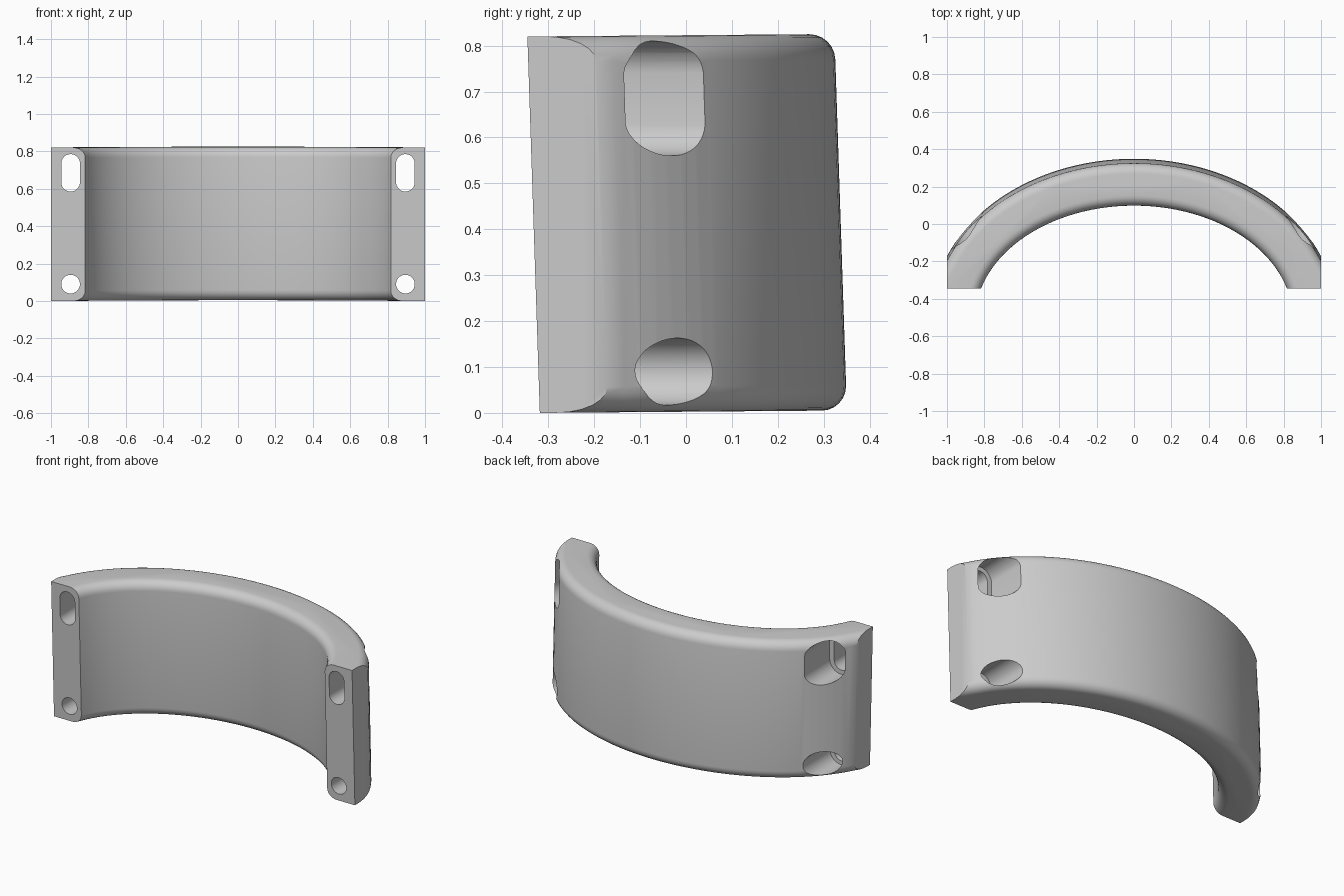
import bpy, bmesh, math
from mathutils import Vector

cube = bpy.data.objects.get("Cube")
if cube:
    bpy.data.objects.remove(cube, do_unlink=True)

HEIGHT = 0.82
FRONT, SIDE = -0.332, 1.0
CENTRE_Y = -0.5
INNER, OUTER = (0.85, 0.61), (1.08, 0.837)   # ellipse radii
STEPS = 48

grey = bpy.data.materials.new("plain grey")
grey.use_nodes = True
colour = (0.6, 0.6, 0.6, 1)
grey.diffuse_color = colour
grey.node_tree.nodes["Principled BSDF"].inputs["Base Color"].default_value = colour


def arc(radii, start):
    """Half-ellipse points from right-hand angle 'start' to its mirror."""
    a, b = radii
    angles = [start + (math.pi - 2 * start) * i / STEPS for i in range(STEPS + 1)]
    return [(a * math.cos(t), CENTRE_Y + b * math.sin(t)) for t in angles]


def prism(name, outline, vector, bevel_edges=None):
    """Extrude a flat outline of 3D points; optionally round chosen edges."""
    bm = bmesh.new()
    face = bm.faces.new([bm.verts.new(p) for p in outline])
    new = bmesh.ops.extrude_face_region(bm, geom=[face])["geom"]
    bmesh.ops.translate(bm, vec=vector, verts=[v for v in new if isinstance(v, bmesh.types.BMVert)])
    bmesh.ops.recalc_face_normals(bm, faces=bm.faces)
    if bevel_edges:
        bmesh.ops.bevel(bm, geom=[e for e in bm.edges if bevel_edges(e)], offset=0.055,
                        segments=6, profile=0.5, affect='EDGES')
    mesh = bpy.data.meshes.new(name)
    bm.to_mesh(mesh)
    bm.free()
    obj = bpy.data.objects.new(name, mesh)
    bpy.context.collection.objects.link(obj)
    return obj


def slot_cutter(x, z, half, radius, y0, y1):
    """Round-ended vertical slot running along y; half = 0 gives a plain hole."""
    n = 40
    points = []
    for i in range(n):
        t = 2 * math.pi * (i + 0.5) / n
        points.append((x + radius * math.cos(t), y0,
                       z + radius * math.sin(t) + math.copysign(half, math.sin(t))))
    return prism("hole_cutter", points, Vector((0, y1 - y0, 0)))


# Arched band with rounded rims and flat feet
outer = arc(OUTER, math.acos(SIDE / OUTER[0]))
inner = arc(INNER, math.asin((FRONT - CENTRE_Y) / INNER[1]))
outline = [(SIDE, FRONT)] + outer + [(-SIDE, FRONT)] + inner[::-1]


def is_curved_rim(edge):
    a, b = (v.co for v in edge.verts)
    flat = abs(a.z - b.z) < 1e-5
    on_foot = a.y < FRONT + 1e-4 and b.y < FRONT + 1e-4
    on_side = abs(a.x) > SIDE - 1e-4 and abs(b.x) > SIDE - 1e-4
    return flat and not on_foot and not on_side


band = prism("arched_clamp_band", [(x, y, 0) for x, y in outline],
             Vector((0, 0, HEIGHT)), is_curved_rim)
band.data.materials.append(grey)

# Slight forward lean
for v in band.data.vertices:
    y = v.co.y
    v.co.y -= 0.033 * (v.co.z - HEIGHT / 2)
    v.co.z += 0.008 * (y - FRONT)

# Bolt slots above and bolt holes below, each with a wider pocket from behind
cutters = []
for side in (-1, 1):
    for z, half, pocket in ((0.685, 0.05, 0.075), (0.09, 0, 0.073)):
        cutters.append(slot_cutter(side * 0.895, z, half, 0.05, -0.5, 0))
        cutters.append(slot_cutter(side * 0.89, z, half, pocket, -0.2, 0.5))

bpy.context.view_layer.objects.active = band
band.select_set(True)
for cutter in cutters:
    cutter.hide_render = True
    cut = band.modifiers.new("cut", 'BOOLEAN')
    cut.operation = 'DIFFERENCE'
    cut.solver = 'EXACT'
    cut.object = cutter
    bpy.ops.object.modifier_apply(modifier=cut.name)
    bpy.data.objects.remove(cutter, do_unlink=True)

bpy.ops.object.shade_smooth_by_angle(angle=math.radians(30))
